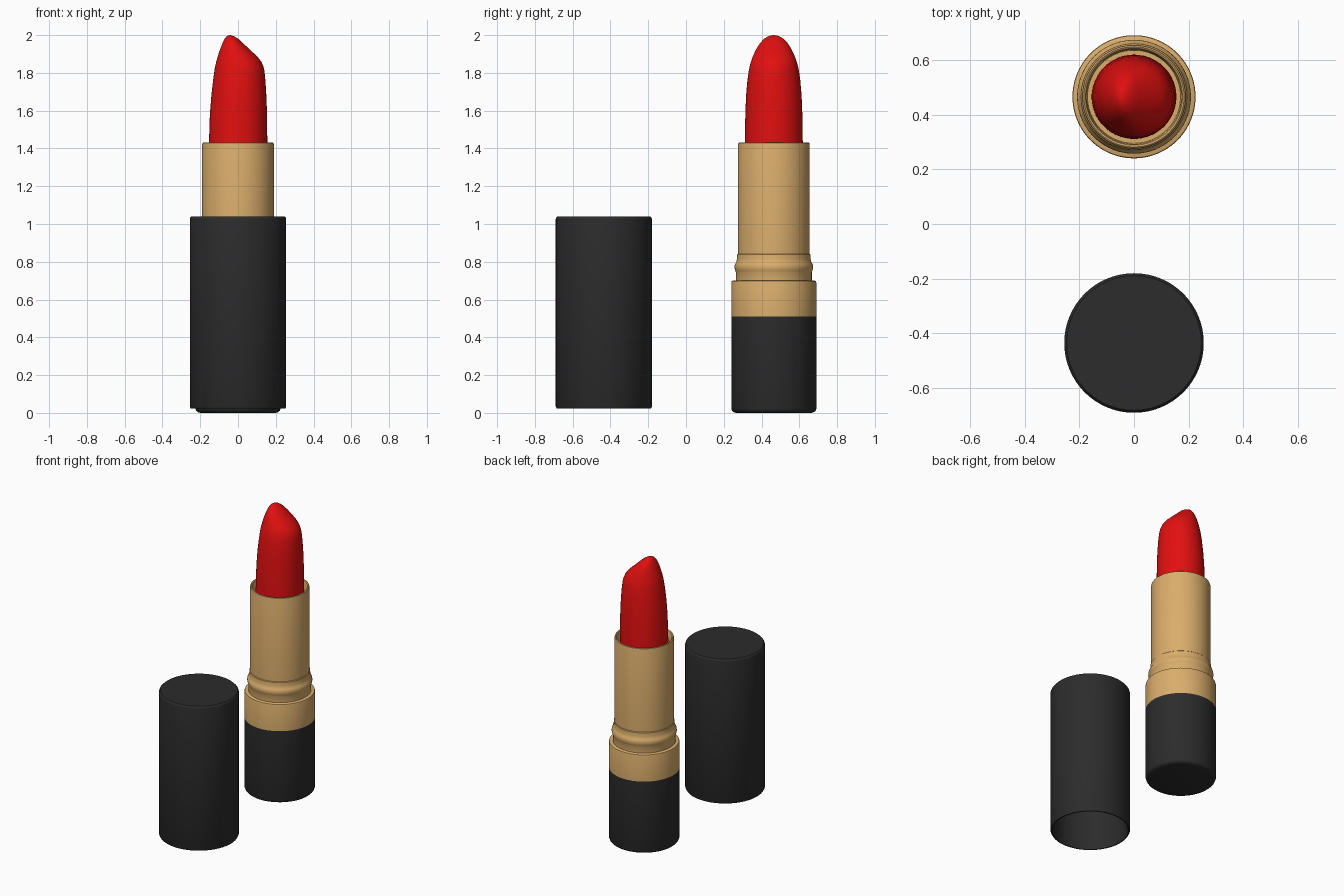
import bpy, bmesh, math

SEG = 96
STICK_Y, CAP_Y = 0.465, -0.435


def material(name, rgb):
    m = bpy.data.materials.new(name)
    m.diffuse_color = (*rgb, 1)
    return m


BLACK = material("black plastic", (0.025, 0.025, 0.025))
GOLD = material("gold metal", (0.70, 0.42, 0.15))
RED = material("red wax", (0.76, 0.005, 0.005))


def ring_surface(name, rings, y, mat):
    """Skin ellipse rings (x_min, x_max, y_half, z); zero-width rings become poles."""
    bm = bmesh.new()
    loops = []
    for x0, x1, h, z in rings:
        cx, rx = (x0 + x1) / 2, (x1 - x0) / 2
        if h == 0:
            loops.append([bm.verts.new((cx, y, z))])
        else:
            loops.append([bm.verts.new((cx + rx * math.cos(a), y + h * math.sin(a), z))
                          for a in (2 * math.pi * i / SEG for i in range(SEG))])
    for a, b in zip(loops, loops[1:]):
        for i in range(SEG):
            j = (i + 1) % SEG
            if len(a) == 1:
                bm.faces.new((a[0], b[j], b[i]))
            elif len(b) == 1:
                bm.faces.new((a[i], a[j], b[0]))
            else:
                bm.faces.new((a[i], a[j], b[j], b[i]))
    bmesh.ops.recalc_face_normals(bm, faces=bm.faces)
    me = bpy.data.meshes.new(name)
    bm.to_mesh(me)
    bm.free()
    me.materials.append(mat)
    ob = bpy.data.objects.new(name, me)
    bpy.context.collection.objects.link(ob)
    bpy.ops.object.select_all(action='DESELECT')
    ob.select_set(True)
    bpy.context.view_layer.objects.active = ob
    bpy.ops.object.shade_smooth_by_angle(angle=math.radians(35))
    return ob


def lathe(name, profile, y, mat):
    return ring_surface(name, [(-r, r, r, z) for r, z in profile], y, mat)


# Black base with a softly rounded foot
lathe("base", [(0, 0), (0.20, 0), (0.213, 0.004), (0.221, 0.011), (0.225, 0.022),
               (0.225, 0.51), (0, 0.51)], STICK_Y, BLACK)

# Gold collar on the base
lathe("collar", [(0, 0.51), (0.225, 0.51), (0.225, 0.69), (0.223, 0.697),
                 (0.217, 0.70), (0, 0.70)], STICK_Y, GOLD)

# Gold neck with a raised bead
lathe("neck", [(0, 0.695), (0.201, 0.695), (0.201, 0.745), (0.204, 0.752), (0.207, 0.762),
               (0.208, 0.772), (0.207, 0.782), (0.203, 0.792), (0.198, 0.80),
               (0.195, 0.815), (0.194, 0.838), (0.19, 0.842), (0, 0.842)], STICK_Y, GOLD)

# Gold tube, open at the top with a rounded rim
lathe("tube", [(0, 0.84), (0.19, 0.84), (0.19, 1.42), (0.188, 1.428), (0.183, 1.432),
               (0.177, 1.428), (0.173, 1.415), (0.17, 1.37), (0, 1.37)], STICK_Y, GOLD)

# Red bullet: slanted tip towards +x
ring_surface("lipstick_bullet", [
    (-0.155, 0.155, 0, 1.36), (-0.155, 0.155, 0.154, 1.36), (-0.153, 0.155, 0.153, 1.45),
    (-0.149, 0.154, 0.151, 1.58), (-0.141, 0.150, 0.147, 1.68), (-0.132, 0.145, 0.140, 1.76),
    (-0.125, 0.140, 0.133, 1.81), (-0.121, 0.134, 0.128, 1.835), (-0.115, 0.123, 0.121, 1.86),
    (-0.108, 0.104, 0.112, 1.885), (-0.100, 0.077, 0.101, 1.91), (-0.091, 0.050, 0.088, 1.935),
    (-0.081, 0.024, 0.071, 1.96), (-0.071, 0.002, 0.052, 1.98), (-0.061, -0.019, 0.031, 1.993),
    (-0.053, -0.032, 0.016, 1.998), (-0.042, -0.042, 0, 2.0)], STICK_Y, RED)

# Black cap, hollow and open at the bottom
lathe("cap", [(0, 1.0), (0.235, 1.0), (0.235, 0.05), (0.243, 0.024), (0.250, 0.024),
              (0.255, 0.034), (0.255, 1.025), (0.253, 1.033), (0.246, 1.04), (0, 1.04)],
      CAP_Y, BLACK)
